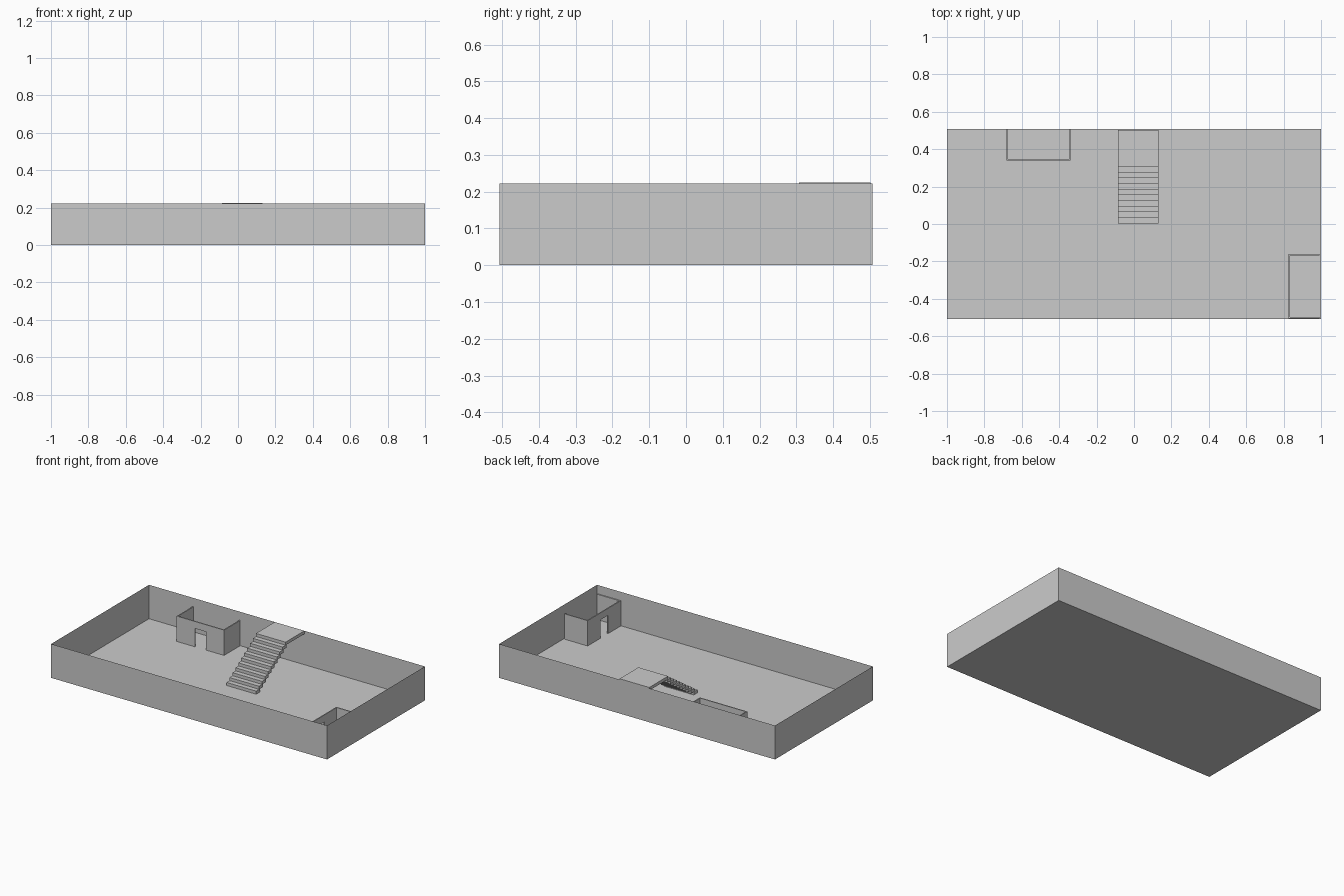
import bpy, bmesh
from mathutils import Matrix, Vector

if "Cube" in bpy.data.objects:
    bpy.data.objects.remove(bpy.data.objects["Cube"])


def finish(name, bm):
    mesh = bpy.data.meshes.new(name)
    bm.normal_update()
    bm.to_mesh(mesh)
    bm.free()
    ob = bpy.data.objects.new(name, mesh)
    bpy.context.collection.objects.link(ob)
    return ob


def add_box(bm, lo, hi):
    lo, hi = Vector(lo), Vector(hi)
    m = Matrix.Translation((lo + hi) / 2) @ Matrix.Diagonal((*(hi - lo), 1))
    return bmesh.ops.create_cube(bm, size=1, matrix=m)


# Open tray: floor and four paper-thin outer walls
bm = bmesh.new()
add_box(bm, (-1, -0.507, 0), (1, 0.507, 0.222))
bm.normal_update()
bmesh.ops.delete(bm, geom=[f for f in bm.faces if f.normal.z > 0.5], context='FACES')
finish("floor_and_outer_walls", bm)


# Small roofless room: two side walls and a front wall with a doorway
def room(name, location, angle):
    w, depth, h, t = 0.172, 0.167, 0.166, 0.007   # half width, depth, height, thickness
    dw, dh = 0.04, 0.12                            # door half width, height
    outline = [(-w, 0), (-dw, 0), (-dw, dh), (dw, dh), (dw, 0), (w, 0), (w, h), (-w, h)]
    bm = bmesh.new()
    face = bm.faces.new([bm.verts.new((x, 0, z)) for x, z in outline])
    ext = bmesh.ops.extrude_face_region(bm, geom=[face], use_keep_orig=True)
    moved = [g for g in ext['geom'] if isinstance(g, bmesh.types.BMVert)]
    bmesh.ops.translate(bm, verts=moved, vec=(0, t, 0))
    bmesh.ops.recalc_face_normals(bm, faces=bm.faces)
    for x in (-w, w - t):
        add_box(bm, (x, t, 0), (x + t, depth, h))
    ob = finish(name, bm)
    ob.location = location
    ob.rotation_euler.z = angle


room("back_room", (-0.511, 0.34, 0), 0)
room("corner_room", (0.826, -0.333, 0), -1.5707963)

# Staircase: ten overlapping slab treads and a landing
x0, x1, y0, run, rise = -0.085, 0.13, 0.003, 0.0304, 0.0205
bm = bmesh.new()
for i in range(10):
    y, z = y0 + i * run, i * rise
    add_box(bm, (x0, y, z), (x1, y + 0.038, z + rise - 0.0005))
finish("stair_treads", bm)

bm = bmesh.new()
add_box(bm, (x0, y0 + 10 * run, 0.205), (x1, 0.502, 0.225))
finish("stair_landing", bm)
